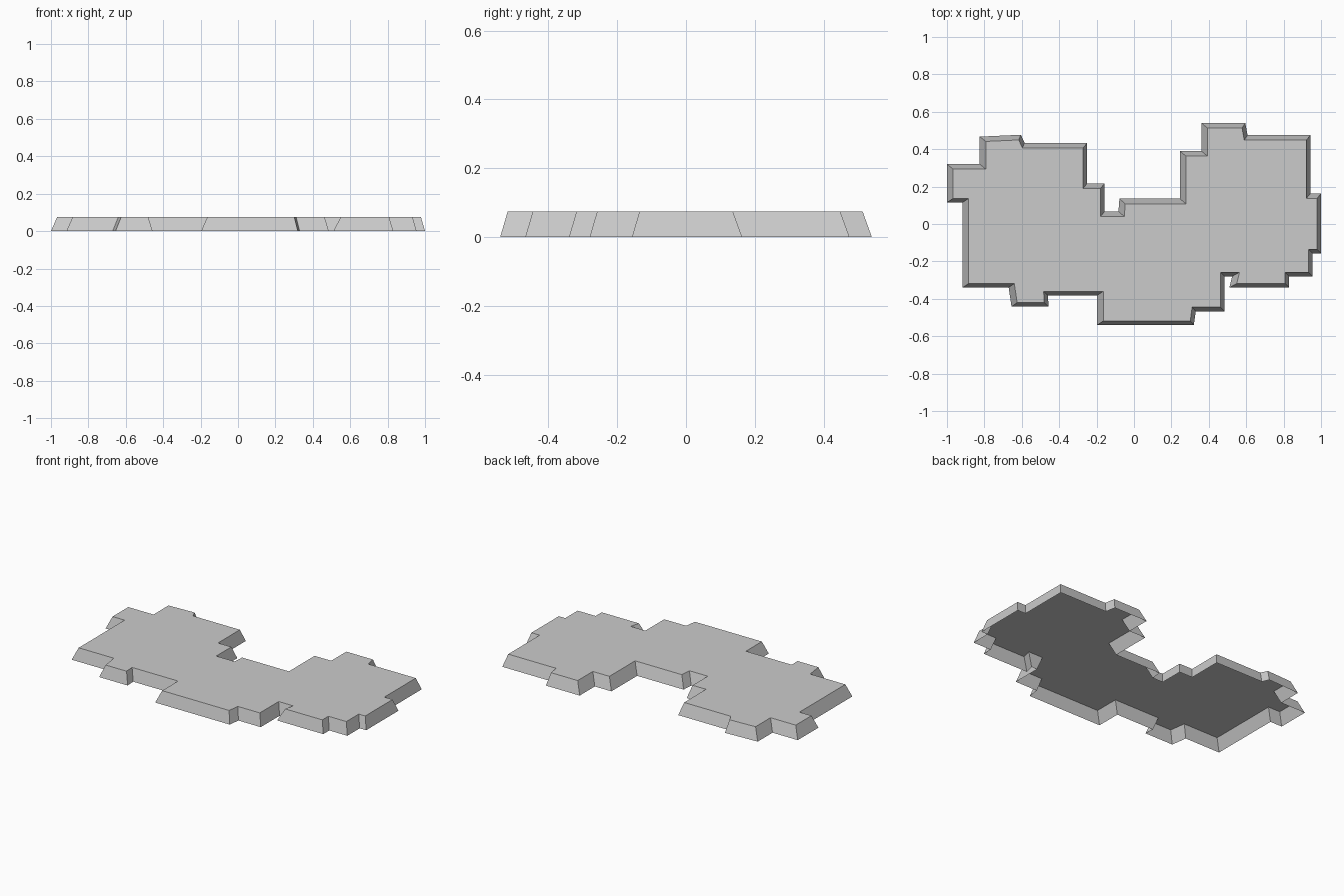
import bpy
import bmesh
from mathutils import Vector
from mathutils.geometry import intersect_line_line

cube = bpy.data.objects.get("Cube")
if cube:
    bpy.data.objects.remove(cube)

HEIGHT = 0.075

# Ground outline of the stepped plateau, clockwise from the left end
OUTLINE = [
    (-1, .32), (-.825, .32), (-.825, .467), (-.605, .477), (-.585, .434),
    (-.25, .434), (-.25, .217), (-.157, .217), (-.157, .067), (-.083, .067),
    (-.078, .135), (.245, .135), (.245, .39), (.36, .39), (.36, .54),
    (.595, .54), (.607, .475), (.943, .475), (.943, .163), (1, .163),
    (1, -.157), (.955, -.157), (.955, -.28), (.83, -.28), (.83, -.34),
    (.51, -.34), (.525, -.28), (.485, -.28), (.485, -.467), (.33, -.467),
    (.32, -.54), (-.197, -.54), (-.197, -.382), (-.46, -.382), (-.457, -.442),
    (-.655, -.442), (-.67, -.34), (-.917, -.34), (-.917, .115), (-1, .115),
]


def make_material(name, color):
    mat = bpy.data.materials.new(name)
    mat.use_nodes = True
    mat.diffuse_color = color
    mat.node_tree.nodes["Principled BSDF"].inputs["Base Color"].default_value = color
    return mat


def slope(normal):
    """Horizontal run of a side wall, depending on which way it faces."""
    if abs(normal.x) > abs(normal.y):
        return .033 if normal.x < 0 else .022
    return .027 if normal.y > 0 else .022


def inset_outline(points):
    """Move every wall line inward and intersect neighbours."""
    pts = [Vector((x, y, 0)) for x, y in points]
    lines = []
    for i, a in enumerate(pts):
        b = pts[(i + 1) % len(pts)]
        d = (b - a).normalized()
        outward = Vector((-d.y, d.x, 0))
        shift = outward * -slope(outward)
        lines.append((a + shift, b + shift))
    return [intersect_line_line(*lines[i - 1], *lines[i])[0] for i in range(len(pts))]


# Open-bottomed shell: flat top with sloping side walls
bm = bmesh.new()
low = [bm.verts.new((x, y, 0)) for x, y in OUTLINE]
high = [bm.verts.new((p.x, p.y, HEIGHT)) for p in inset_outline(OUTLINE)]
bm.faces.new(high[::-1])
for i in range(len(low)):
    bm.faces.new((low[i - 1], high[i - 1], high[i], low[i]))
bm.normal_update()
# Keep the top facing up and the walls facing out
if bm.faces[:][0].normal.z < 0:
    bmesh.ops.reverse_faces(bm, faces=bm.faces[:])

mesh = bpy.data.meshes.new("plateau")
bm.to_mesh(mesh)
bm.free()
mesh.materials.append(make_material("light grey", (.6, .6, .6, 1)))
plateau = bpy.data.objects.new("plateau", mesh)
bpy.context.collection.objects.link(plateau)
